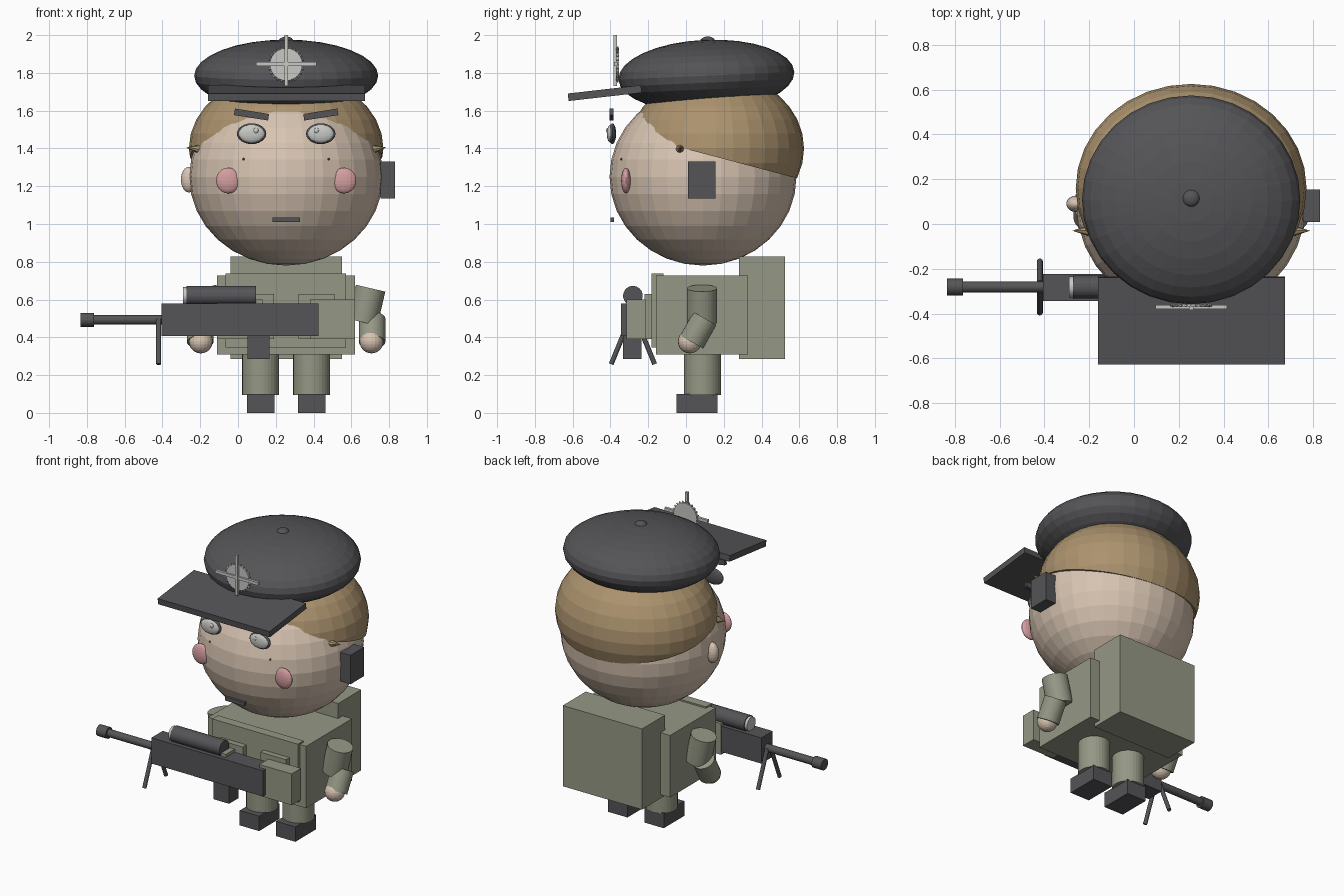
import bpy, bmesh, math
from mathutils import Vector, Matrix

if "Cube" in bpy.data.objects:
    bpy.data.objects.remove(bpy.data.objects["Cube"])

CX = 0.255  # middle of the figure


def mat(name, r, g, b):
    m = bpy.data.materials.new(name)
    m.diffuse_color = (r, g, b, 1)
    m.use_nodes = True
    m.node_tree.nodes["Principled BSDF"].inputs["Base Color"].default_value = m.diffuse_color
    return m


DARK = mat("dark_grey", 0.09, 0.088, 0.095)
GREEN = mat("uniform_green", 0.30, 0.315, 0.235)
SKIN = mat("skin", 0.68, 0.55, 0.44)
HAIR = mat("hair_tan", 0.41, 0.29, 0.155)
PINK = mat("cheek_pink", 0.66, 0.34, 0.35)
LIGHT = mat("light_grey", 0.58, 0.58, 0.56)


def make(name, bm, m, matrix):
    me = bpy.data.meshes.new(name)
    bmesh.ops.transform(bm, matrix=matrix, verts=bm.verts)
    bm.to_mesh(me)
    bm.free()
    me.materials.append(m)
    ob = bpy.data.objects.new(name, me)
    bpy.context.collection.objects.link(ob)
    return ob


def box(name, m, x, y, z, rot=(0, 0, 0)):
    """Box from (min, max) ranges, turned about its own centre."""
    bm = bmesh.new()
    bmesh.ops.create_cube(bm, size=1)
    c = Vector([(a + b) / 2 for a, b in (x, y, z)])
    s = Matrix.Diagonal([b - a for a, b in (x, y, z)] + [1])
    r = Matrix.Rotation(rot[1], 4, 'Y') @ Matrix.Rotation(rot[0], 4, 'X')
    return make(name, bm, m, Matrix.Translation(c) @ r @ s)


def ball(name, m, c, r, seg=32, rings=16, tilt=0):
    bm = bmesh.new()
    bmesh.ops.create_uvsphere(bm, u_segments=seg, v_segments=rings, radius=1)
    t = Matrix.Translation(c) @ Matrix.Rotation(tilt, 4, 'X') @ Matrix.Diagonal((*r, 1))
    return make(name, bm, m, t)


def rod(name, m, a, b, r, r2=None, seg=32):
    """Cylinder or cone from point a to point b."""
    a, b = Vector(a), Vector(b)
    bm = bmesh.new()
    bmesh.ops.create_cone(bm, cap_ends=True, segments=seg, radius1=r,
                          radius2=r if r2 is None else r2, depth=(b - a).length)
    q = (b - a).to_track_quat('Z', 'Y').to_matrix().to_4x4()
    return make(name, bm, m, Matrix.Translation((a + b) / 2) @ q)


def span(s, a, b):
    """x range at offsets a..b from the middle, on side s."""
    return tuple(sorted((CX + s * a, CX + s * b)))


# Head and hair, the hair trimmed by a sloping plane
ball("head", SKIN, (CX, 0.09, 1.25), (0.513, 0.495, 0.47))
hair = ball("hair", HAIR, (CX, 0.16, 1.4), (0.515, 0.465, 0.4))
bm = bmesh.new()
bm.from_mesh(hair.data)
cut = bmesh.ops.bisect_plane(bm, geom=bm.verts[:] + bm.edges[:] + bm.faces[:],
                             plane_co=(0, -0.03, 1.405), plane_no=(0, 0.264, 1),
                             clear_inner=True)
bmesh.ops.contextual_create(bm, geom=[e for e in cut["geom_cut"] if isinstance(e, bmesh.types.BMEdge)])
bm.to_mesh(hair.data)
bm.free()

# Cap with button, visor and badge
ball("cap", DARK, (CX, 0.108, 1.785), (0.487, 0.466, 0.19), tilt=math.radians(2.5))
ball("cap_button", DARK, (CX, 0.115, 1.965), (0.04, 0.04, 0.028), 16, 8)
box("visor", DARK, (-0.16, 0.673), (-0.625, -0.235), (1.673, 1.713), (math.radians(6.5), 0, 0))
rod("badge_disc", LIGHT, (CX, -0.356, 1.845), (CX, -0.37, 1.845), 0.086)
for i in range(24):
    a = math.tau * i / 24
    p = Vector((math.cos(a), 0, math.sin(a)))
    o = Vector((CX, -0.363, 1.845))
    rod("badge_tooth", LIGHT, o + p * 0.08, o + p * 0.096, 0.006, seg=4)
box("badge_upright", LIGHT, (CX - 0.01, CX + 0.01), (-0.384, -0.366), (1.73, 2.0))
box("badge_bar", LIGHT, (CX - 0.16, CX + 0.16), (-0.38, -0.362), (1.837, 1.857))

# Face, ears and limbs, one of each per side
for s in (-1, 1):
    ex = CX + s * 0.183
    ball("eye_rim", DARK, (ex, -0.39, 1.478), (0.078, 0.02, 0.055), 24, 12)
    ball("eye", LIGHT, (ex, -0.401, 1.478), (0.068, 0.018, 0.047), 24, 12)
    ball("eye_glint", LIGHT, (CX + s * 0.16, -0.415, 1.495), (0.014, 0.008, 0.014), 12, 8)
    box("brow", DARK, span(s, 0.092, 0.275), (-0.405, -0.383), (1.562, 1.597),
        (0, math.radians(-9 * s), 0))
    ball("freckle", DARK, (CX + s * 0.225, -0.342, 1.343), (0.006,) * 3, 8, 6)
    ball("cheek", PINK, (CX + s * 0.307, -0.318, 1.23), (0.064, 0.025, 0.068), 24, 12)
    ball("ear", SKIN, (CX + s * 0.515, 0.09, 1.235), (0.042, 0.036, 0.068), 20, 12)
    rod("side_tuft", HAIR, (CX + s * 0.45, -0.03, 1.395), (CX + s * 0.53, -0.03, 1.405),
        0.027, 0, 8)
    rod("upper_arm", GREEN, (CX + s * 0.405, 0.085, 0.48), (CX + s * 0.447, 0.085, 0.66), 0.08)
    rod("forearm", GREEN, (CX + s * 0.455, 0.1, 0.50), (CX + s * 0.455, 0.03, 0.375), 0.07)
    ball("hand", SKIN, (CX + s * 0.452, 0.02, 0.378), (0.063,) * 3, 20, 12)
    rod("leg", GREEN, (CX + s * 0.135, 0.087, 0.095), (CX + s * 0.135, 0.087, 0.31), 0.098)
    box("boot", DARK, span(s, 0.063, 0.207), (-0.05, 0.168), (0, 0.1))
    box("chest_pouch", GREEN, span(s, 0.065, 0.255), (-0.22, -0.16), (0.39, 0.63))
    box("side_pouch", GREEN, span(s, 0.125, 0.365), (-0.315, -0.215), (0.39, 0.60))
box("mouth", DARK, (CX - 0.073, CX + 0.073), (-0.4, -0.38), (1.01, 1.035))
box("headset", DARK, (0.755, 0.83), (0.01, 0.155), (1.135, 1.33))

# Torso, vest and backpack
box("torso", GREEN, (-0.11, 0.62), (-0.16, 0.327), (0.31, 0.727))
box("vest", GREEN, (-0.065, 0.573), (-0.182, -0.12), (0.345, 0.737))
box("backpack", GREEN, (-0.04, 0.55), (0.28, 0.525), (0.285, 0.828))

# Rifle with scope, barrel, magazine and bipod
GY = -0.281
box("rifle_body", DARK, (-0.405, 0.425), (-0.343, -0.222), (0.407, 0.58))
rod("barrel", DARK, (-0.8, GY, 0.493), (-0.4, GY, 0.493), 0.025)
rod("muzzle", DARK, (-0.835, GY, 0.493), (-0.763, GY, 0.493), 0.037)
rod("scope", DARK, (-0.272, GY, 0.62), (0.095, GY, 0.62), 0.052)
rod("scope_lens", LIGHT, (-0.29, GY, 0.62), (-0.271, GY, 0.62), 0.046)
box("magazine", DARK, (0.05, 0.167), (-0.333, -0.235), (0.285, 0.42))
for s in (-1, 1):
    rod("bipod_leg", DARK, (-0.42, GY + s * 0.115, 0.258), (-0.42, GY + s * 0.018, 0.495), 0.013, seg=12)
